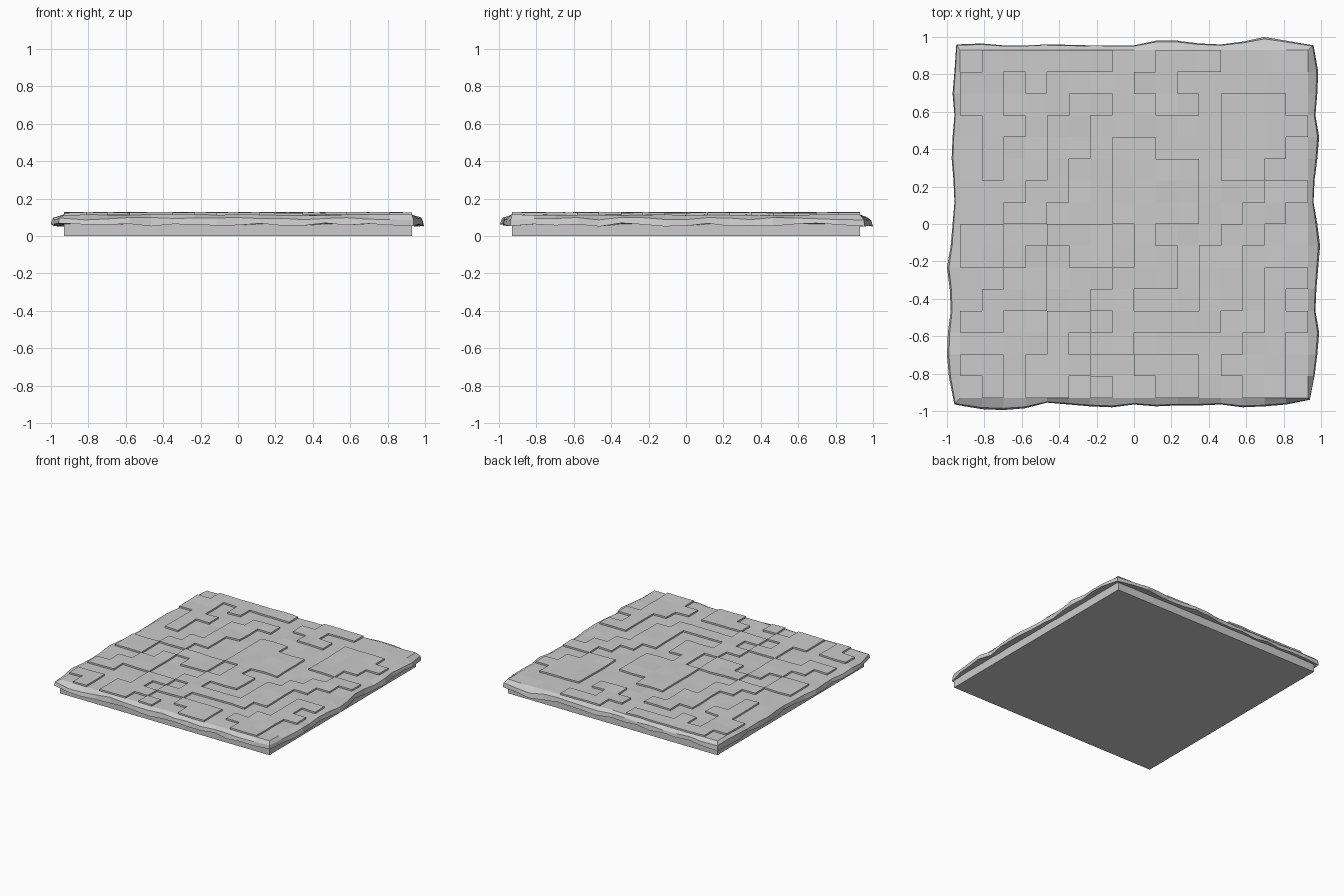
import bpy, bmesh, random

if "Cube" in bpy.data.objects:
    bpy.data.objects.remove(bpy.data.objects["Cube"])

random.seed(4)
N, R = 16, 0.93          # cells per side, half-width of the slab
STEP = 0.013             # height of the raised stones

# raised stone layout, back row first
LAYOUT = [
    ".######..###....",
    "##.#....##......",
    "##...##..##.###.",
    ".##.##......####",
    ".#..##.##...###.",
    ".#..#..####.##..",
    "...##..####...##",
    "..##...####..##.",
    "##..###.#...##..",
    "##.#.##.##.##...",
    "..##...###.##.##",
    ".###..##...##.#.",
    "##..##.#####..##",
    "....#.##.....##.",
    "##.###..###.###.",
    ".#.##.#..##..##.",
]

# overhang outline per side: distance of the rim from the centre line
FRONT = [.965, .99, .995, .985, .955, .965, .975, .98, .965, .975, .97, .97, .965, .98, .975, .965, .94]
RIGHT = [.94, .965, .98, .99, .97, .975, .985, .995, .98, .96, .965, .98, .99, .97, .98, .985, .96]
BACK = [.955, .98, 1.0, .975, .96, .965, .98, .98, .955, .955, .955, .958, .96, .955, .955, .965, .96]
LEFT = [.95, .96, .97, .96, .97, .975, .965, .96, .97, .98, 1.0, .985, .98, .995, 1.0, .99, .96]


def build_cap():
    bm = bmesh.new()
    zs = {(i, j): 0.113 + random.uniform(-.003, .003)
          for i in range(N + 1) for j in range(N + 1)}
    cache = {}

    def vert(i, j, level):
        key = (i, j, level)
        if key not in cache:
            cache[key] = bm.verts.new((-R + 2 * R * i / N, -R + 2 * R * j / N,
                                       zs[i, j] + level * STEP))
        return cache[key]

    def level(i, j):
        inside = 0 <= i < N and 0 <= j < N
        return int(inside and LAYOUT[N - 1 - j][i] == "#")

    # stone tops and the small steps round the raised ones
    for i in range(N):
        for j in range(N):
            h = level(i, j)
            corners = [(i, j), (i + 1, j), (i + 1, j + 1), (i, j + 1)]
            bm.faces.new([vert(*c, h) for c in corners])
            if h:
                for k, (dx, dy) in enumerate([(0, -1), (1, 0), (0, 1), (-1, 0)]):
                    if not level(i + dx, j + dy):
                        a, b = corners[k], corners[(k + 1) % 4]
                        bm.faces.new([vert(*a, 0), vert(*b, 0), vert(*b, 1), vert(*a, 1)])

    # perimeter, anticlockwise from the front left corner
    loop = ([(k, 0) for k in range(N)] + [(N, k) for k in range(N)] +
            [(N - k, N) for k in range(N)] + [(0, N - k) for k in range(N)])
    rings = [[vert(i, j, 0) for i, j in loop], [], [], []]
    for i, j in loop:
        x, y = -R + 2 * R * i / N, -R + 2 * R * j / N
        ox, oy = x, y
        if j == 0: oy = -FRONT[i]
        if j == N: oy = BACK[N - i]
        if i == N: ox = RIGHT[j]
        if i == 0: ox = -LEFT[N - j]
        top, low = 0.092 + random.uniform(-.008, .008), 0.06 + random.uniform(-.01, .01)
        rings[1].append(bm.verts.new((x + (ox - x) * .85, y + (oy - y) * .85, top)))
        rings[2].append(bm.verts.new((ox, oy, low)))
        rings[3].append(bm.verts.new((x * .99, y * .99, 0.064)))

    # broken overhanging rim
    n = len(loop)
    for a, b in zip(rings, rings[1:]):
        for k in range(n):
            m = (k + 1) % n
            bm.faces.new([a[k], b[k], b[m], a[m]])
    bmesh.ops.recalc_face_normals(bm, faces=bm.faces)
    mesh = bpy.data.meshes.new("stone_cap")
    bm.to_mesh(mesh)
    bm.free()
    bpy.context.collection.objects.link(bpy.data.objects.new("stone_cap", mesh))


build_cap()

# plain square base under the cap
bpy.ops.mesh.primitive_cube_add(size=1, location=(0, 0, 0.035))
base = bpy.context.object
base.name = "base_slab"
base.scale = (2 * R, 2 * R, 0.07)
